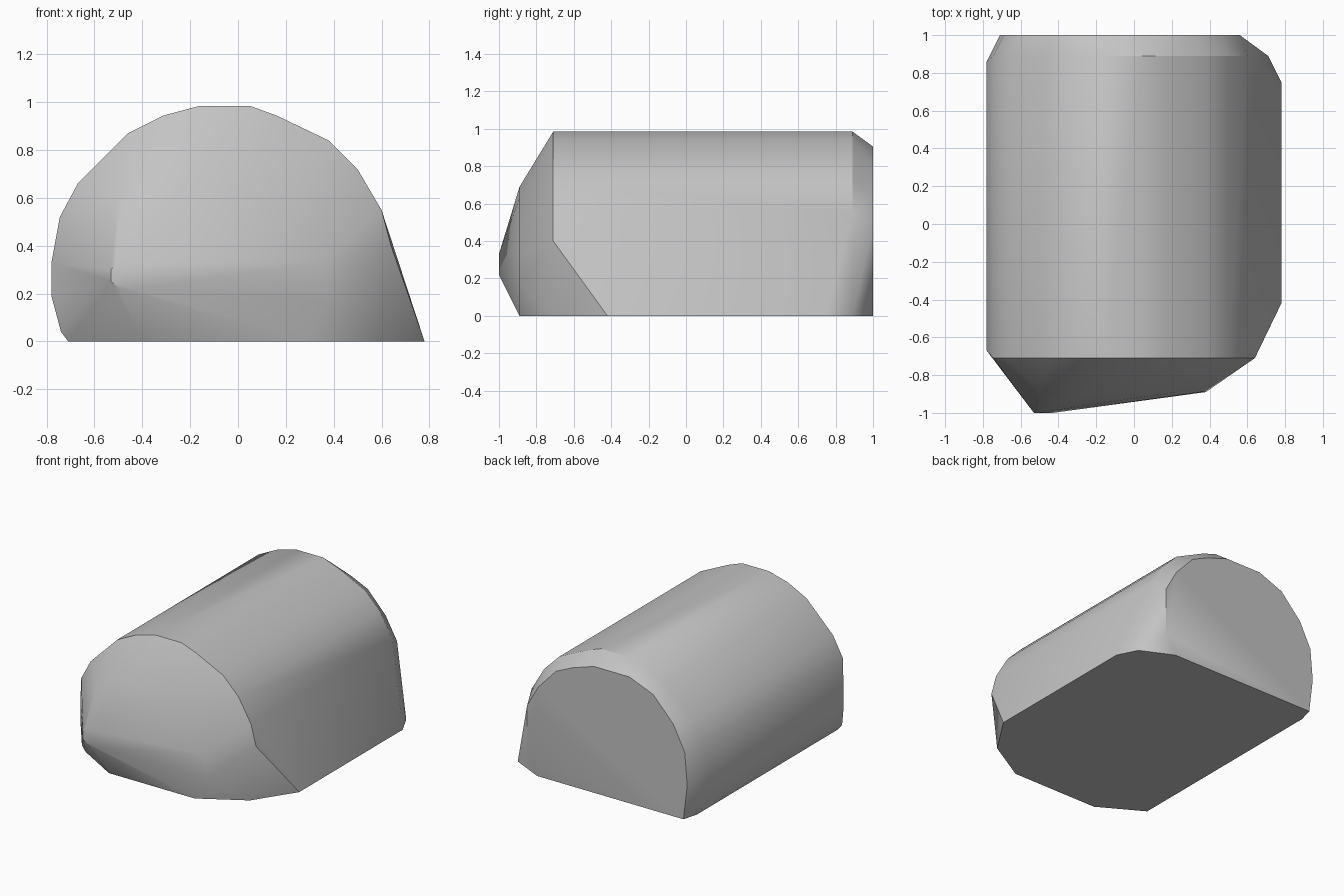
import bpy
import bmesh
from math import radians

default_cube = bpy.data.objects.get("Cube")
if default_cube:
    bpy.data.objects.remove(default_cube, do_unlink=True)


def make_material(name, colour):
    material = bpy.data.materials.new(name)
    material.use_nodes = True
    material.diffuse_color = colour
    shader = next(n for n in material.node_tree.nodes if n.type == "BSDF_PRINCIPLED")
    shader.inputs["Base Color"].default_value = colour
    return material


def section(y, outline):
    """Place an (x, z) outline at one depth."""
    return [(x, y, z) for x, z in outline]


def hull_object(name, points, material):
    """Wrap a tight convex skin around the given sections."""
    bm = bmesh.new()
    for point in points:
        bm.verts.new(point)
    result = bmesh.ops.convex_hull(bm, input=bm.verts[:])
    inside = {g for g in result["geom_interior"] + result["geom_unused"]
              if isinstance(g, bmesh.types.BMVert)}
    bmesh.ops.delete(bm, geom=list(inside), context="VERTS")
    bmesh.ops.dissolve_limit(bm, angle_limit=radians(1), verts=bm.verts[:], edges=bm.edges[:])
    bmesh.ops.recalc_face_normals(bm, faces=bm.faces[:])
    mesh = bpy.data.meshes.new(name)
    bm.to_mesh(mesh)
    bm.free()
    mesh.materials.append(material)
    obj = bpy.data.objects.new(name, mesh)
    bpy.context.collection.objects.link(obj)
    return obj


# Arched outline shared by both ends of the body
arch = [(-.71, 0), (-.74, .04), (-.745, .52), (-.67, .66), (-.46, .87),
        (-.31, .945), (-.16, .985), (.05, .985), (.16, .945), (.38, .84),
        (.5, .72), (.6, .55)]
body = section(-.71, arch + [(.64, .4), (.59, 0)])
body += section(.89, arch + [(.71, 0)])

# Widest band on one side, flared foot on the other
for y in (-.67, .86):
    body += section(y, [(-.78, .19), (-.78, .33)])
for y in (-.42, .75):
    body += section(y, [(.78, 0)])

# Off-centre nose: a shoulder section and a tiny blunt tip
nose = section(-.89, [(-.4, 0), (-.5, .6), (-.35, .68), (-.2, .69), (.03, .63),
                      (.22, .5), (.35, .33), (.38, .17), (.28, 0)])
nose += section(-1, [(-.53, .25), (-.53, .3), (-.51, .33), (-.49, .22), (-.43, .22)])

# Flat back plate with a bevelled rim
back = section(1, [(.48, 0), (.56, .13), (.56, .48), (.47, .64), (.33, .79),
                   (.2, .85), (.03, .905), (-.25, .905), (-.44, .83), (-.6, .66),
                   (-.69, .48), (-.71, .25), (-.68, 0)])

grey = make_material("plain grey", (.55, .55, .55, 1))
shell = hull_object("rounded_block", body + nose + back, grey)

# Soft shading along the arch, crisp edges at the base and plates
bpy.ops.object.select_all(action="DESELECT")
shell.select_set(True)
bpy.context.view_layer.objects.active = shell
bpy.ops.object.shade_smooth_by_angle(angle=radians(30))
